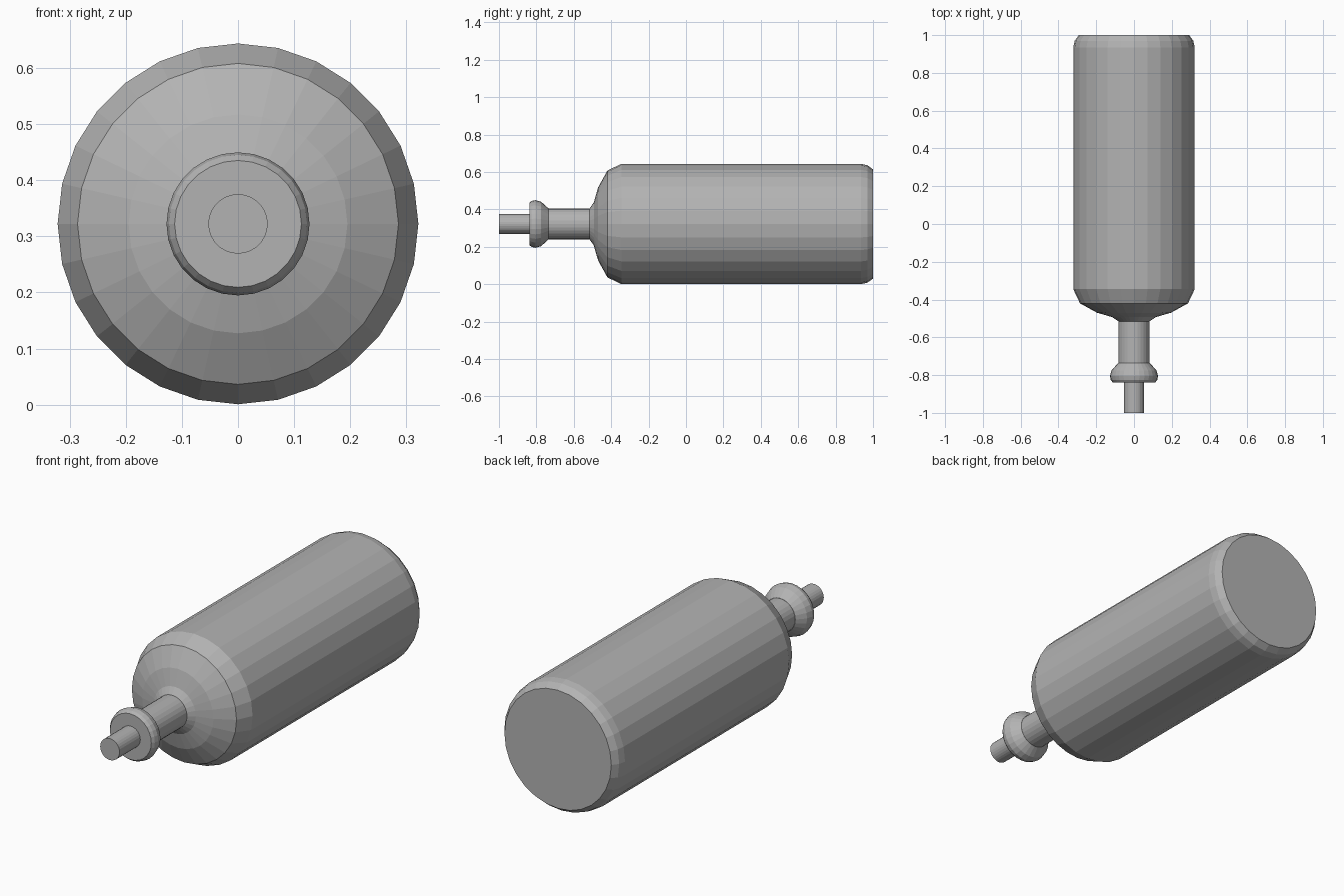
import bpy, bmesh, math

if "Cube" in bpy.data.objects:
    bpy.data.objects.remove(bpy.data.objects["Cube"])

SIDES = 28
AXIS_Z = 0.3222

metal = bpy.data.materials.new("plain grey")
metal.diffuse_color = (0.45, 0.45, 0.45, 1)
metal.use_nodes = True
metal.node_tree.nodes["Principled BSDF"].inputs["Base Color"].default_value = metal.diffuse_color


def lathe(name, profile):
    """Turn (y, radius) points around the long axis; radius 0 closes an end."""
    bm = bmesh.new()
    rings = []
    for y, r in profile:
        if r == 0:
            rings.append([bm.verts.new((0, y, AXIS_Z))])
            continue
        rings.append([bm.verts.new((r * math.sin(a), y, AXIS_Z + r * math.cos(a)))
                      for a in (2 * math.pi * i / SIDES for i in range(SIDES))])
    for a, b in zip(rings, rings[1:]):
        for i in range(SIDES):
            j = (i + 1) % SIDES
            if len(a) == 1:
                bm.faces.new((a[0], b[i], b[j]))
            elif len(b) == 1:
                bm.faces.new((a[i], b[0], a[j]))
            else:
                bm.faces.new((a[i], b[i], b[j], a[j]))
    bmesh.ops.recalc_face_normals(bm, faces=bm.faces)
    mesh = bpy.data.meshes.new(name)
    bm.to_mesh(mesh)
    bm.free()
    mesh.materials.append(metal)
    obj = bpy.data.objects.new(name, mesh)
    bpy.context.collection.objects.link(obj)
    return obj


# Main tank: domed shoulder at the front, bevelled flat base at the back
lathe("tank_body", [(-0.515, 0), (-0.515, 0.083), (-0.493, 0.115), (-0.47, 0.195),
                    (-0.42, 0.286), (-0.345, 0.3215), (0.935, 0.3215),
                    (0.97, 0.314), (1.0, 0.292), (1.0, 0)])

# Straight neck
lathe("neck", [(-0.515, 0), (-0.515, 0.082), (-0.735, 0.082), (-0.735, 0)])

# Rounded collar
lathe("collar", [(-0.735, 0), (-0.735, 0.083), (-0.775, 0.119), (-0.805, 0.1275),
                 (-0.825, 0.123), (-0.838, 0.113), (-0.838, 0)])

# Thin nozzle
lathe("nozzle", [(-0.838, 0), (-0.838, 0.053), (-1.0, 0.053), (-1.0, 0)])
